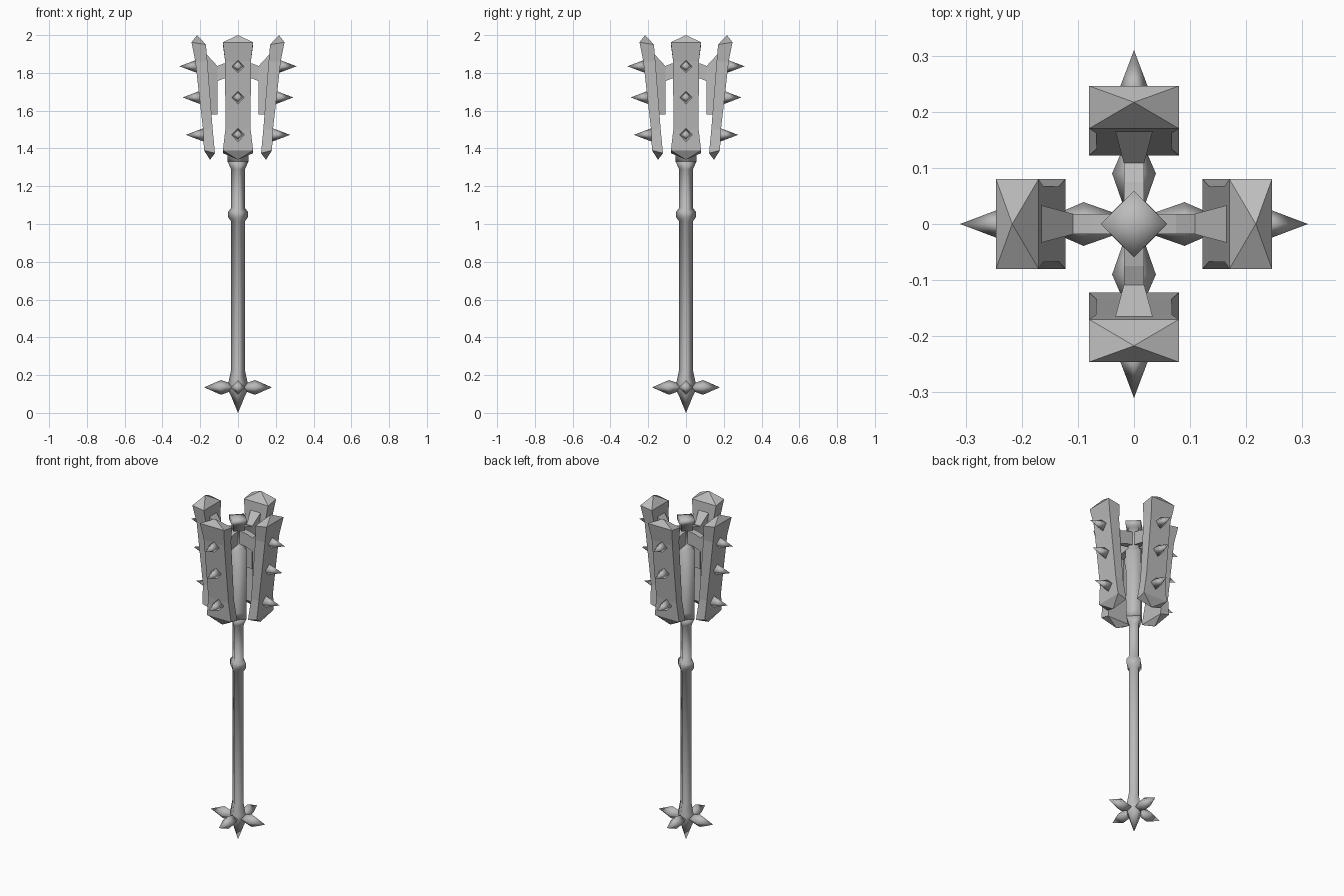
import bpy, bmesh
from math import cos, sin, pi
from mathutils import Matrix

cube = bpy.data.objects.get("Cube")
if cube:
    bpy.data.objects.remove(cube, do_unlink=True)

steel = bpy.data.materials.new("grey steel")
steel.use_nodes = True
steel.diffuse_color = (0.5, 0.5, 0.5, 1)
steel.node_tree.nodes["Principled BSDF"].inputs["Base Color"].default_value = (0.5, 0.5, 0.5, 1)


def finish(name, bm, smooth=False, turn=0):
    """Turn a bmesh into a named object, rotated about the shaft."""
    bmesh.ops.recalc_face_normals(bm, faces=bm.faces)
    bm.transform(Matrix.Rotation(turn * pi / 2, 4, 'Z'))
    for f in bm.faces:
        f.smooth = smooth
    mesh = bpy.data.meshes.new(name)
    bm.to_mesh(mesh)
    bm.free()
    mesh.materials.append(steel)
    obj = bpy.data.objects.new(name, mesh)
    bpy.context.collection.objects.link(obj)
    return obj


def loft(bm, rings, tip_start=None, tip_end=None):
    """Skin a list of four-point rings, closing each end with a cap or a point."""
    loops = [[bm.verts.new(p) for p in ring] for ring in rings]
    for a, b in zip(loops, loops[1:]):
        for i in range(4):
            j = (i + 1) % 4
            bm.faces.new((a[i], a[j], b[j], b[i]))
    for loop, tip in ((loops[0], tip_start), (loops[-1], tip_end)):
        if tip:
            v = bm.verts.new(tip)
            for i in range(4):
                bm.faces.new((loop[i], loop[(i + 1) % 4], v))
        else:
            bm.faces.new(loop)


def diamond_z(r, z):
    return [(r * cos(i * pi / 2), r * sin(i * pi / 2), z) for i in range(4)]


def diamond_x(r, x, z):
    return [(x, r * cos(i * pi / 2), z + r * sin(i * pi / 2)) for i in range(4)]


def slab_ring(z_in, z_out, x_in, x_out, w):
    return [(x_in, -w, z_in), (x_out, -w, z_out), (x_out, w, z_out), (x_in, w, z_in)]


# Diamond-section shaft with pommel, grip ring and collar
bm = bmesh.new()
profile = [(.037, .09), (.052, .12), (.052, .155), (.037, .225), (.037, 1.015),
           (.052, 1.035), (.052, 1.065), (.037, 1.085), (.037, 1.29), (.055, 1.33)]
loft(bm, [diamond_z(r, z) for r, z in profile], tip_start=(0, 0, 0))
finish("shaft", bm, True)

# Head core, necked where the arms join, with a low cap
bm = bmesh.new()
core = [(.055, 1.33), (.055, 1.37), (.06, 1.74), (.042, 1.76), (.042, 1.89), (.059, 1.9), (.059, 1.925)]
loft(bm, [diamond_z(r, z) for r, z in core], tip_end=(0, 0, 1.935))
finish("head_core", bm, True)

for n, side in enumerate(("left", "back", "right", "front")):
    # Heavy flange, flared at both ends and pointed
    bm = bmesh.new()
    loft(bm, [slab_ring(1.375, 1.39, .122, .18, .08),
              slab_ring(1.5, 1.5, .134, .185, .067),
              slab_ring(1.86, 1.86, .162, .226, .068),
              slab_ring(1.95, 1.962, .17, .246, .08)],
         tip_start=(.148, 0, 1.34), tip_end=(.217, 0, 2.0))
    finish(side + "_flange", bm, turn=n)

    # Arm from the core, and the bracket that flares into the flange
    bm = bmesh.new()
    loft(bm, [[(x, -.018, lo), (x, .018, lo), (x, .018, hi), (x, -.018, hi)]
              for x, lo, hi in ((.02, 1.78, 1.86), (.075, 1.77, 1.85), (.112, 1.755, 1.835))])
    loft(bm, [[(x, -w, lo), (x, w, lo), (x, w, hi), (x, -w, hi)]
              for x, w, lo, hi in ((.108, .018, 1.58, 1.835), (.168, .034, 1.58, 1.9))])
    finish(side + "_bracket", bm, turn=n)

    # Row of spikes on the outer face
    bm = bmesh.new()
    for z, base, tip in ((1.835, .212, .31), (1.67, .195, .293), (1.472, .178, .276)):
        loft(bm, [diamond_x(.037, base, z)], tip_end=(tip, 0, z))
    finish(side + "_flange_spikes", bm, True, n)

    # Pommel spike
    bm = bmesh.new()
    loft(bm, [diamond_x(.018, .03, .135), diamond_x(.039, .09, .135)], tip_end=(.18, 0, .135))
    finish(side + "_pommel_spike", bm, True, n)
